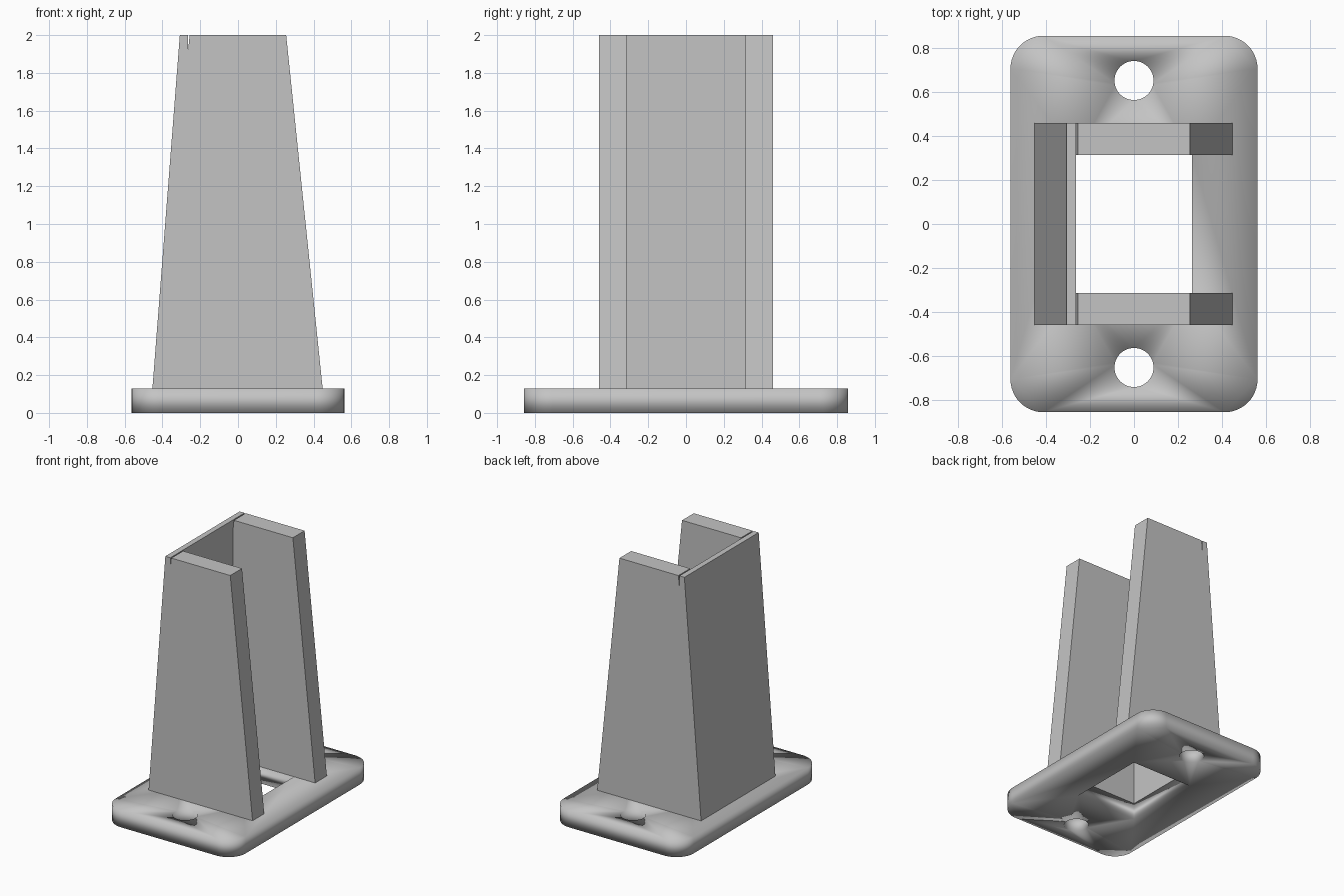
import bpy, bmesh
from math import sin, cos, pi, radians
from mathutils import Matrix, Vector

cube = bpy.data.objects.get("Cube")
if cube:
    bpy.data.objects.remove(cube, do_unlink=True)

grey = bpy.data.materials.new("plain grey")
grey.use_nodes = True
GREY = (0.55, 0.55, 0.55, 1)
grey.diffuse_color = GREY
grey.node_tree.nodes["Principled BSDF"].inputs["Base Color"].default_value = GREY


def arc(cx, cy, r, start, sweep, n):
    """Points along a circular arc."""
    return [(cx + r * cos(start + sweep * i / n), cy + r * sin(start + sweep * i / n))
            for i in range(n + 1)]


def plate(name, loops, thickness, matrix):
    """Flat outline with optional holes, thickened evenly about its plane."""
    bm = bmesh.new()
    edges = []
    for loop in loops:
        vs = [bm.verts.new((x, y, 0)) for x, y in loop]
        edges += [bm.edges.new((a, b)) for a, b in zip(vs, vs[1:] + vs[:1])]
    bmesh.ops.triangle_fill(bm, edges=edges, use_beauty=True, normal=Vector((0, 0, 1)))
    bmesh.ops.recalc_face_normals(bm, faces=bm.faces)
    mesh = bpy.data.meshes.new(name)
    bm.to_mesh(mesh)
    bm.free()
    mesh.materials.append(grey)
    obj = bpy.data.objects.new(name, mesh)
    bpy.context.collection.objects.link(obj)
    obj.matrix_world = matrix
    solid = obj.modifiers.new("thickness", "SOLIDIFY")
    solid.thickness = thickness
    solid.offset = 0
    return obj


# Main dimensions
HALF_X, HALF_Y, CORNER = 0.563, 0.858, 0.15
BASE_H, TOP = 0.13, 2.0
INNER_X, INNER_Y, OUTER_Y = 0.265, 0.315, 0.46
upright = Matrix.Rotation(pi / 2, 4, "X")

# Base flange: rounded rectangle with a square opening and two bolt holes
outline = []
for k, (sx, sy) in enumerate([(1, 1), (-1, 1), (-1, -1), (1, -1)]):
    outline += arc(sx * (HALF_X - CORNER), sy * (HALF_Y - CORNER), CORNER, k * pi / 2, pi / 2, 12)
opening = [(-INNER_X, -INNER_Y), (INNER_X, -INNER_Y), (INNER_X, INNER_Y), (-INNER_X, INNER_Y)]
bolt_holes = [arc(0, y, 0.089, 0, 2 * pi, 48)[:-1] for y in (-0.654, 0.654)]
base = plate("base_flange", [outline, opening] + bolt_holes, BASE_H,
             Matrix.Translation((0, 0, BASE_H / 2)))
bpy.ops.object.select_all(action="DESELECT")
base.select_set(True)
bpy.context.view_layer.objects.active = base
bpy.ops.object.shade_smooth_by_angle(angle=radians(30))

# Two tapered side walls; their rear edge leaves a thin notch at the top
wall = [(-INNER_X, BASE_H), (0.448, BASE_H), (0.255, TOP), (-0.256, TOP), (-INNER_X, 1.91)]
for name, side in (("front_wall", -1), ("rear_wall", 1)):
    plate(name, [wall], OUTER_Y - INNER_Y,
          Matrix.Translation((0, side * (INNER_Y + OUTER_Y) / 2, 0)) @ upright)

# Closing wall: sloped outside, vertical inside
wedge = [(-0.453, BASE_H), (-INNER_X, BASE_H), (-INNER_X, TOP), (-0.308, TOP)]
plate("closing_wall", [wedge], 2 * OUTER_Y, upright)
